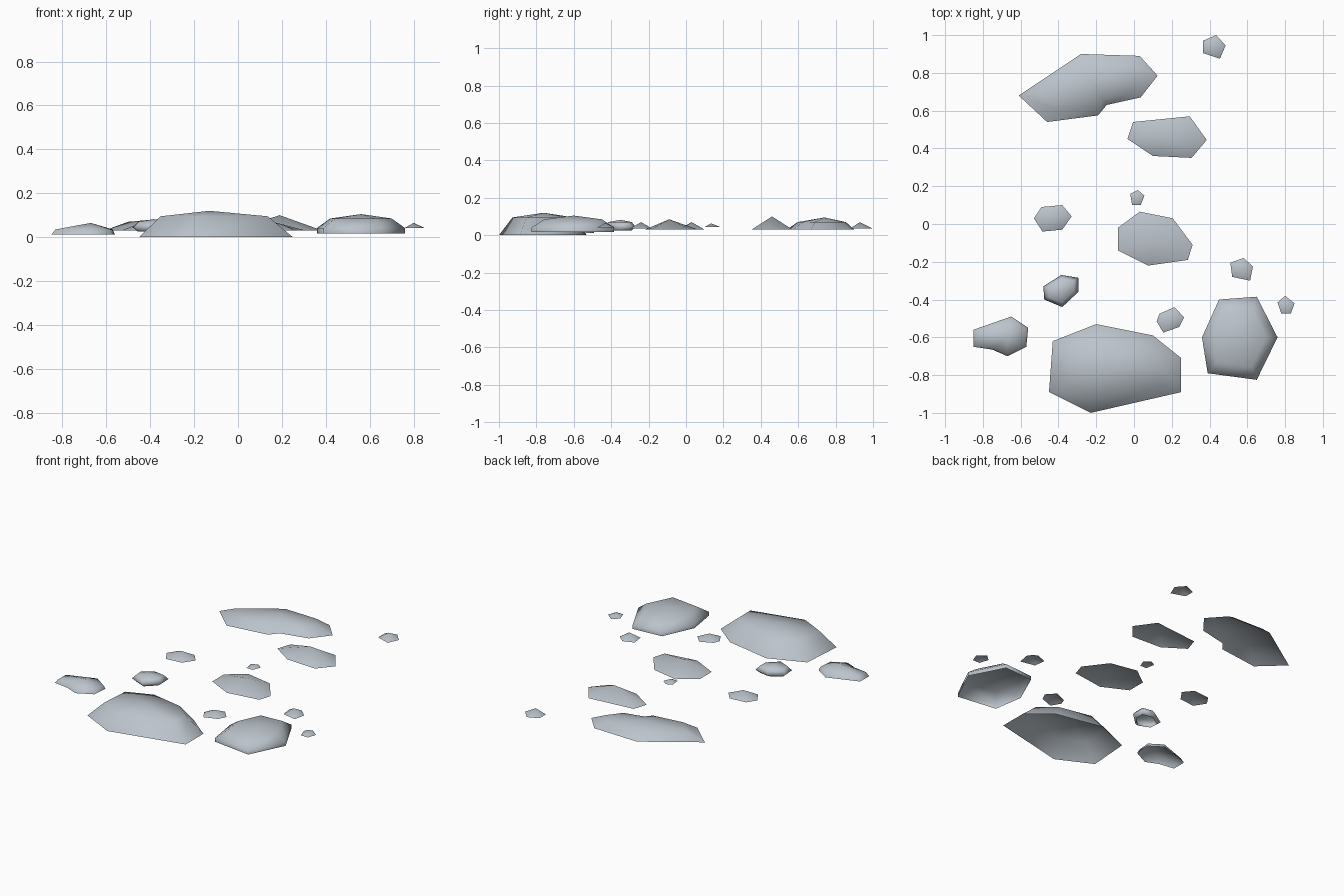
import bpy, bmesh

stone_mat = bpy.data.materials.new("pale blue grey stone")
stone_mat.diffuse_color = (0.50, 0.55, 0.60, 1)


def stone(name, outline, base, apex, rings=()):
    """Open-bottomed stone cap: outline at the base, scaled rings, then an apex.
    apex is (x, y, z); each ring is (scale about apex, z)."""
    bm = bmesh.new()
    ax, ay, _ = apex
    levels = []
    # rings may begin with the base scale for undercut stones
    for s, z in ([] if rings and rings[0][1] == base else [(1.0, base)]) + list(rings):
        levels.append([bm.verts.new((ax + (x - ax) * s, ay + (y - ay) * s, z))
                       for x, y in outline])
    top = bm.verts.new(apex)
    n = len(outline)
    for low, high in zip(levels, levels[1:]):
        for i in range(n):
            j = (i + 1) % n
            bm.faces.new((low[j], low[i], high[i], high[j]))
    for i in range(n):
        bm.faces.new((levels[-1][(i + 1) % n], levels[-1][i], top))
    for f in bm.faces:
        f.smooth = True
    me = bpy.data.meshes.new(name)
    bm.to_mesh(me)
    bm.free()
    me.materials.append(stone_mat)
    ob = bpy.data.objects.new(name, me)
    bpy.context.collection.objects.link(ob)
    return ob


# large domed stones
stone("large_front_stone",
      [(-.43, -.62), (-.20, -.53), (.10, -.59), (.25, -.71), (.25, -.89), (-.23, -1.0), (-.45, -.89)],
      0.0, (-.13, -.76, .12), [(.70, .095)])
stone("right_stone",
      [(.45, -.40), (.65, -.385), (.76, -.60), (.65, -.825), (.39, -.79), (.36, -.60)],
      .017, (.56, -.60, .105), [(1.0, .042), (.70, .085)])
stone("large_back_stone",
      [(-.61, .68), (-.28, .90), (.03, .89), (.125, .785), (.035, .67), (-.145, .63), (-.19, .575), (-.46, .54)],
      .03, (-.22, .74, .095), [(.72, .07)])
stone("left_stone",
      [(-.85, -.56), (-.65, -.49), (-.56, -.55), (-.57, -.65), (-.67, -.70), (-.75, -.665), (-.85, -.65)],
      .012, (-.67, -.60, .065), [(.9, .035)])
# rounded stone with an undercut base
stone("round_stone",
      [(-.48, -.33), (-.385, -.27), (-.295, -.285), (-.295, -.36), (-.38, -.44), (-.475, -.40)],
      .025, (-.385, -.35, .082), [(.75, .025), (1.0, .045), (.75, .07)])

# shallow pointed stones
stone("back_stone",
      [(-.005, .54), (.295, .57), (.385, .445), (.305, .35), (.10, .36), (-.035, .45)],
      .03, (.19, .46, .10))
stone("middle_stone",
      [(-.085, -.02), (.03, .065), (.205, .03), (.31, -.11), (.285, -.19), (.075, -.22), (-.085, -.14)],
      .03, (.10, -.09, .085))
stone("middle_left_stone",
      [(-.53, .03), (-.49, .09), (-.38, .10), (-.33, .04), (-.38, -.03), (-.485, -.04)],
      .03, (-.43, .03, .07))

# pebbles
stone("far_back_pebble", [(.365, .97), (.435, 1.0), (.485, .945), (.455, .875), (.365, .905)],
      .035, (.42, .93, .07))
stone("centre_pebble", [(-.02, .16), (.02, .18), (.055, .15), (.035, .10), (-.01, .10)],
      .045, (.015, .135, .063))
stone("right_pebble", [(.51, -.205), (.58, -.18), (.63, -.225), (.615, -.30), (.52, -.28)],
      .035, (.57, -.24, .07))
stone("front_pebble", [(.135, -.475), (.215, -.44), (.265, -.495), (.24, -.545), (.155, -.575), (.12, -.515)],
      .03, (.19, -.51, .062))
stone("far_right_pebble", [(.76, -.415), (.80, -.38), (.85, -.42), (.83, -.475), (.78, -.475)],
      .042, (.80, -.43, .065))
